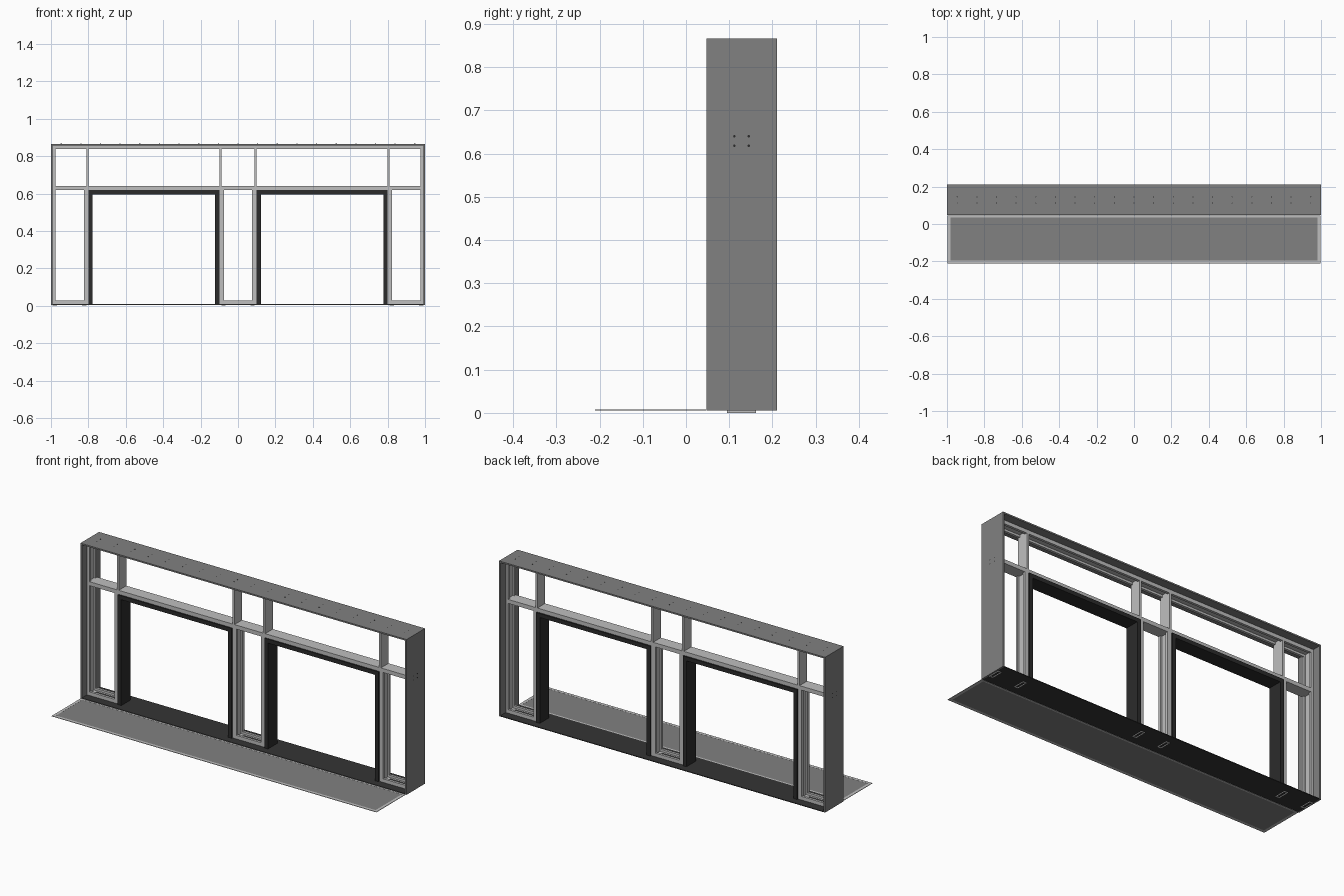
import bpy
from mathutils import Vector

cube = bpy.data.objects.get("Cube")
if cube:
    bpy.data.objects.remove(cube)


def material(name, v):
    m = bpy.data.materials.new(name)
    m.use_nodes = True
    m.diffuse_color = (v, v, v, 1)
    m.node_tree.nodes["Principled BSDF"].inputs["Base Color"].default_value = (v, v, v, 1)
    return m


GREY = material("panel grey", 0.22)
LIGHT = material("light metal", 0.52)
CHARCOAL = material("charcoal", 0.035)
BLACK = material("door black", 0.024)


def box(name, mat, x, y, z):
    """Box spanning the given (low, high) ranges."""
    corners = [(a, b, c) for a in x for b in y for c in z]
    faces = [(0, 1, 3, 2), (4, 6, 7, 5), (0, 4, 5, 1),
             (2, 3, 7, 6), (0, 2, 6, 4), (1, 5, 7, 3)]
    me = bpy.data.meshes.new(name)
    me.from_pydata(corners, [], faces)
    me.materials.append(mat)
    ob = bpy.data.objects.new(name, me)
    bpy.context.collection.objects.link(ob)
    return ob


def span(a, b):
    return (min(a, b), max(a, b))


def dot(name, location, rotation=(0, 0, 0)):
    bpy.ops.mesh.primitive_cylinder_add(vertices=8, radius=0.003, depth=0.001,
                                        location=location, rotation=rotation)
    ob = bpy.context.object
    ob.name = name
    ob.data.materials.append(BLACK)


FRONT, BACK = 0.048, 0.21      # outer casing depth
IN0, IN1 = 0.095, 0.162        # inner member depth
LIP = 0.014                    # channel lip thickness
BASE, TOP = 0.005, 0.866
RAIL0, RAIL1 = 0.618, 0.64
WALL = 0.008
SIDE = 1 - WALL
LIPS = ((IN0, IN0 + LIP), (IN1 - LIP, IN1))


def post_channel(name, x, direction, z):
    """Upright channel opening towards direction."""
    box(name + "_web", LIGHT, span(x, x + direction * 0.006), (IN0, IN1), z)
    for y in LIPS:
        box(name + "_lip", LIGHT, span(x, x + direction * 0.015), y, z)


def rail_channel(name, z, direction, x):
    """Horizontal channel opening up or down."""
    box(name + "_web", LIGHT, x, (IN0, IN1), span(z, z + direction * 0.008))
    for y in LIPS:
        box(name + "_lip", LIGHT, x, y, span(z, z + direction * 0.02))


# Outer casing
box("top_panel", GREY, (-1, 1), (FRONT, BACK), (TOP - WALL, TOP))
box("sill", CHARCOAL, (-SIDE, SIDE), (FRONT, BACK), (BASE, 0.009))
for s, side in ((1, "left"), (-1, "right")):
    box(side + "_end_panel", GREY, span(s * SIDE, s), (FRONT, BACK), (BASE, TOP - WALL))
    post_channel(side + "_end_post", s * SIDE, -s, (0.009, TOP - WALL))
    # Mullions beside the doors and beside the middle bay
    for x, label in ((0.804, "outer"), (0.094, "inner")):
        a, b = span(s * (x - 0.006), s * (x + 0.006))
        box(side + "_" + label + "_mullion", LIGHT, (a, b), (IN0, IN1), (0.009, TOP - WALL))
        out = s if label == "outer" else -s
        edge = s * x + out * 0.004
        post_channel(side + "_" + label + "_bay_post", edge, out, (0.009, RAIL0))
    # Door frame
    x0, x1 = 0.1, 0.8
    depth = (0.088, 0.17)
    for a, b in ((x0, x0 + 0.022), (x1 - 0.022, x1)):
        box(side + "_door_jamb", BLACK, span(s * a, s * b), depth, (0.009, RAIL0))
    box(side + "_door_head", BLACK, span(s * (x0 + 0.022), s * (x1 - 0.022)), depth,
        (RAIL0 - 0.022, RAIL0))

# Long rails
rail_channel("top_rail", TOP - WALL, -1, (-SIDE, SIDE))
box("transom", LIGHT, (-SIDE, SIDE), (IN0, IN1), (RAIL0, RAIL1))

# Bottom rails of the three narrow bays, with dark strip and feet
for x0, x1, label in ((-SIDE, -0.81, "right"), (-0.09, 0.09, "middle"), (0.81, SIDE, "left")):
    rail_channel(label + "_bottom_rail", 0.009, 1, (x0, x1))
    mid = (IN0 + IN1) / 2
    box(label + "_rail_strip", CHARCOAL, (x0 + 0.03, x1 - 0.03),
        (mid - 0.008, mid + 0.008), (0.017, 0.019))
    for x in (x0 + 0.012, x1 - 0.012):
        for y in (IN0, IN1 - 0.005):
            box(label + "_foot_edge", LIGHT, (x - 0.011, x + 0.011), (y, y + 0.005), (0, BASE))
        for d in (-0.011, 0.008):
            box(label + "_foot_side", LIGHT, (x + d, x + d + 0.003),
                (IN0 + 0.005, IN1 - 0.005), (0, BASE))

# Floor mat with a light border
MAT0, MAT1 = -0.21, 0.046
BORDER = 0.016
box("floor_mat", GREY, (-0.996 + BORDER, 0.996 - BORDER),
    (MAT0 + BORDER, MAT1 - 0.01), (BASE, 0.007))
for y in ((MAT0, MAT0 + BORDER), (MAT1 - 0.01, MAT1)):
    box("mat_border", LIGHT, (-0.996, 0.996), y, (BASE, 0.0075))
for s in (-1, 1):
    box("mat_end_border", LIGHT, span(s * 0.996, s * (0.996 - BORDER)),
        (MAT0 + BORDER, MAT1 - 0.01), (BASE, 0.0075))

# Screw heads on the top and end panels
for i in range(-9, 10):
    for y in (0.112, 0.145):
        dot("top_screw", Vector((i * 0.105, y, TOP)))
for s in (-1, 1):
    for y in (0.112, 0.145):
        for z in (RAIL0, RAIL1):
            dot("end_screw", Vector((s, y, z)), (0, 1.5708, 0))
